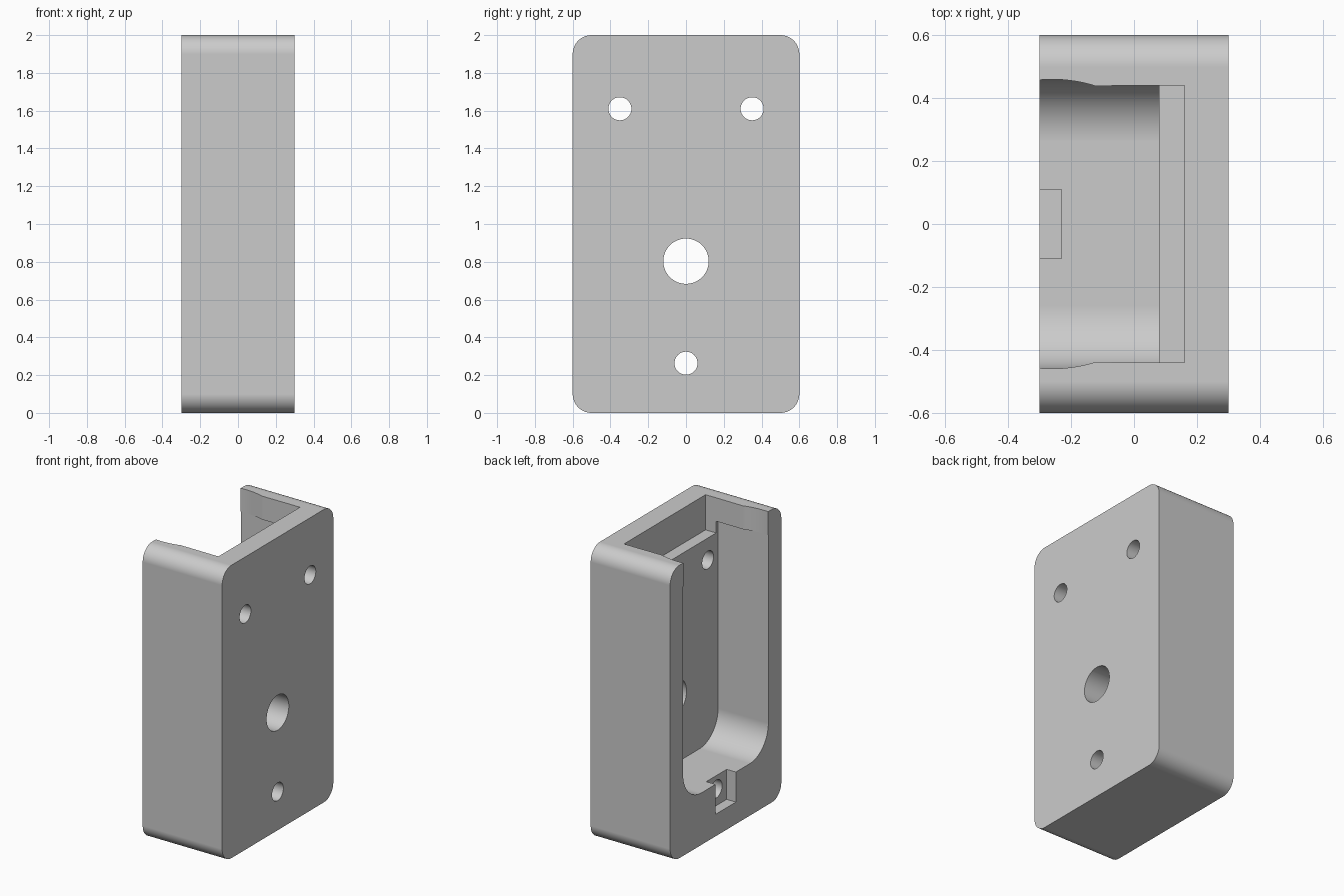
import bpy, bmesh, math
from mathutils import Matrix, Vector

cube = bpy.data.objects.get("Cube")
if cube:
    bpy.data.objects.remove(cube, do_unlink=True)

grey = bpy.data.materials.new("plain grey")
grey.use_nodes = True
colour = (0.6, 0.6, 0.6, 1)
grey.diffuse_color = colour
grey.node_tree.nodes["Principled BSDF"].inputs["Base Color"].default_value = colour


def prism(name, points, axis, low, high):
    """Extrude a flat outline along x (outline in y, z) or z (outline in x, y)."""
    place = (lambda p, d: (d, *p)) if axis == "x" else (lambda p, d: (*p, d))
    bm = bmesh.new()
    base = bm.faces.new([bm.verts.new(place(p, low)) for p in points])
    top = bmesh.ops.extrude_face_region(bm, geom=[base])["geom"]
    offset = Vector(place((0, 0), high - low))
    bmesh.ops.translate(bm, vec=offset, verts=[v for v in top if isinstance(v, bmesh.types.BMVert)])
    bmesh.ops.recalc_face_normals(bm, faces=bm.faces)
    mesh = bpy.data.meshes.new(name)
    bm.to_mesh(mesh)
    bm.free()
    mesh.materials.append(grey)
    obj = bpy.data.objects.new(name, mesh)
    bpy.context.collection.objects.link(obj)
    return obj


def arc(cy, cz, radius, start, steps=16, sweep=90):
    angles = [math.radians(start + sweep * i / steps) for i in range(steps + 1)]
    return [(cy + radius * math.cos(a), cz + radius * math.sin(a)) for a in angles]


def rectangle(a0, a1, b0, b1):
    return [(a0, b0), (a1, b0), (a1, b1), (a0, b1)]


# Rounded block
r = 0.1
outline = (arc(0.6 - r, 2 - r, r, 0) + arc(r - 0.6, 2 - r, r, 90)
           + arc(r - 0.6, r, r, 180) + arc(0.6 - r, r, r, 270))
body = prism("housing", outline, "x", -0.3, 0.3)

cutters = []

# Main pocket with rounded lower corners, open on the -x side
w, floor, fillet = 0.46, 0.355, 0.2
pocket = ([(w, 1.84), (-w, 1.84)] + arc(fillet - w, floor + fillet, fillet, 180)
          + arc(w - fillet, floor + fillet, fillet, 270))
cutters.append(prism("pocket_cutter", pocket, "x", -0.4, 0.08))

# Narrower mouth at the top, with bowed relief near the open edge
half = [(0.12, 0.44)]
for i in range(13):
    x = -0.124 - i * 0.18 / 12
    half.append((x, math.sqrt(0.4595 ** 2 - (x + 0.26) ** 2)))
half.append((-0.4, half[-1][1]))
mouth = half + [(x, -y) for x, y in reversed(half)]
cutters.append(prism("mouth_cutter", mouth, "z", 1.8, 2.1))

# Shelf slot behind the pocket
cutters.append(prism("slot_cutter", rectangle(0.03, 0.16, -0.44, 0.44), "z", 1.76, 2.1))

# Square notch in the lower lip
cutters.append(prism("notch_cutter", rectangle(-0.11, 0.11, 0.15, 0.37), "x", -0.4, -0.23))

# Through holes
for y, z, radius in [(-0.35, 1.61, 0.061), (0.35, 1.61, 0.061), (0, 0.803, 0.12), (0, 0.263, 0.061)]:
    circle = arc(y, z, radius, 0, 48, 360)[:-1]
    cutters.append(prism("hole_cutter", circle, "x", -0.5, 0.5))

bpy.context.view_layer.objects.active = body
for cutter in cutters:
    cutter.hide_render = True
    mod = body.modifiers.new("cut", "BOOLEAN")
    mod.operation = "DIFFERENCE"
    mod.solver = "EXACT"
    mod.object = cutter
    bpy.ops.object.modifier_apply(modifier=mod.name)
    bpy.data.objects.remove(cutter, do_unlink=True)

# Smooth fillets and bores, crisp edges
bpy.ops.object.select_all(action="DESELECT")
body.select_set(True)
bpy.ops.object.shade_smooth_by_angle(angle=math.radians(30))
weighted = body.modifiers.new("even_normals", "WEIGHTED_NORMAL")
weighted.keep_sharp = True
